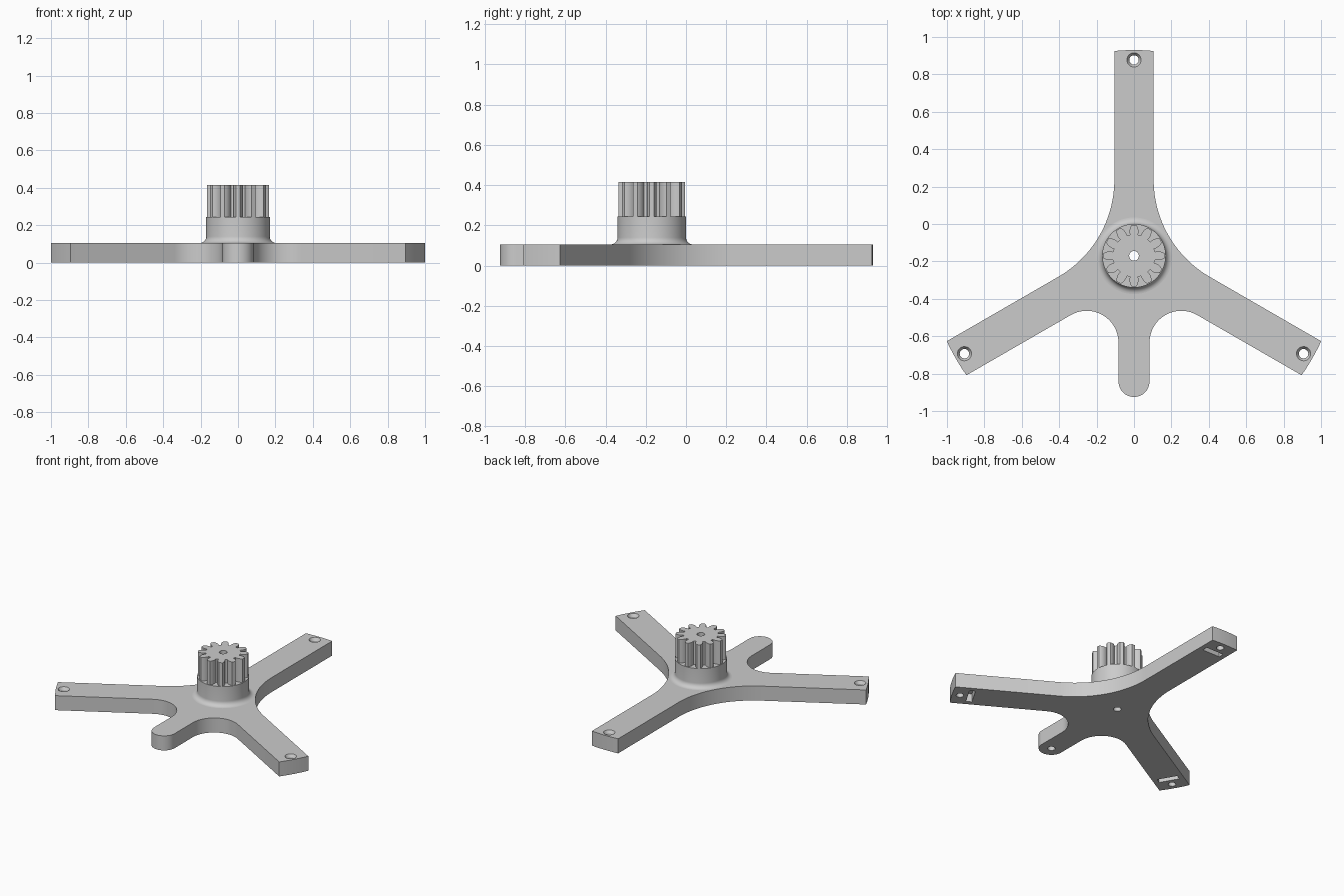
import bpy, bmesh
from math import sin, cos, radians, asin, degrees, pi
from mathutils import Matrix, Vector

if "Cube" in bpy.data.objects:
    bpy.data.objects.remove(bpy.data.objects["Cube"], do_unlink=True)

HUB = Vector((0, -0.17, 0))      # axis of the hub
BASE_H, HUB_TOP, GEAR_TOP = 0.105, 0.245, 0.415
BORE = 0.026
ARM_R, ARM_HALF, HOLE_D, SLOT_D = 1.1, 0.105, 1.047, 0.975

grey = bpy.data.materials.new("Plain grey")
grey.use_nodes = True
grey.diffuse_color = (0.6, 0.6, 0.6, 1)
grey.node_tree.nodes["Principled BSDF"].inputs["Base Color"].default_value = (0.6, 0.6, 0.6, 1)


def arc(cx, cy, r, a0, a1, n):
    steps = [radians(a0 + (a1 - a0) * i / n) for i in range(n + 1)]
    return [(cx + r * cos(a), cy + r * sin(a)) for a in steps]


def finish(name, bm):
    bmesh.ops.remove_doubles(bm, verts=bm.verts, dist=1e-5)
    bmesh.ops.recalc_face_normals(bm, faces=bm.faces)
    mesh = bpy.data.meshes.new(name)
    bm.to_mesh(mesh)
    bm.free()
    mesh.materials.append(grey)
    obj = bpy.data.objects.new(name, mesh)
    obj.location = HUB
    bpy.context.collection.objects.link(obj)
    return obj


def prism(name, outline, z0, z1):
    bm = bmesh.new()
    face = bm.faces.new([bm.verts.new((x, y, z0)) for x, y in outline])
    up = bmesh.ops.extrude_face_region(bm, geom=[face], use_keep_orig=True)
    verts = [v for v in up["geom"] if isinstance(v, bmesh.types.BMVert)]
    bmesh.ops.translate(bm, verts=verts, vec=(0, 0, z1 - z0))
    return finish(name, bm)


def lathe(name, profile, steps, offset=(0, 0)):
    bm = bmesh.new()
    verts = [bm.verts.new((r, 0, z)) for r, z in profile]
    edges = [bm.edges.new((a, b)) for a, b in zip(verts, verts[1:] + verts[:1])]
    bmesh.ops.spin(bm, geom=verts + edges, axis=(0, 0, 1), cent=(0, 0, 0),
                   angle=2 * pi, steps=steps, use_merge=True)
    bmesh.ops.translate(bm, verts=bm.verts, vec=(*offset, 0))
    return finish(name, bm)


def pin(r, z0, z1, offset=(0, 0)):
    return lathe("hole_cutter", [(0, z0), (r, z0), (r, z1), (0, z1)], 24, offset)


def cut(obj, cutters):
    bpy.context.view_layer.objects.active = obj
    for cutter in cutters:
        cutter.hide_render = True
        mod = obj.modifiers.new("cut", 'BOOLEAN')
        mod.operation, mod.solver, mod.object = 'DIFFERENCE', 'EXACT', cutter
        bpy.ops.object.modifier_apply(modifier=mod.name)
        bpy.data.objects.remove(cutter, do_unlink=True)


# Three-armed base with a short rounded stub: half outline, then mirrored
spread = degrees(asin(ARM_HALF / ARM_R))
blend = (ARM_HALF + 0.6) / sin(radians(60))
half = arc(0, -0.672, 0.083, -90, 0, 12)
half += arc(0.253, -0.464, 0.17, 180, 60, 20)
half += arc(0, 0, ARM_R, -30 - spread, -30 + spread, 6)
half += arc(blend * cos(radians(30)), blend * sin(radians(30)), 0.6, 240, 180, 24)
half += arc(0, 0, ARM_R, 90 - spread, 90, 3)
base = prism("base_arms", half + [(-x, y) for x, y in reversed(half[1:-1])], 0, BASE_H)

# Countersunk screw holes and underside slots in every arm, blind hole in the stub
cutters = [pin(BORE, -0.05, 0.2), pin(0.025, -0.05, 0.08, (0, -0.672))]
for angle in (90, 210, 330):
    c, s = cos(radians(angle)), sin(radians(angle))
    cutters.append(lathe("screw_cutter", [(0, -0.05), (0.025, -0.05), (0.025, 0.085),
                                          (0.048, 0.12), (0, 0.12)], 24,
                         (HOLE_D * c, HOLE_D * s)))
    bm = bmesh.new()
    bmesh.ops.create_cube(bm, size=1, matrix=Matrix.Rotation(radians(angle), 4, 'Z')
                          @ Matrix.Translation((SLOT_D, 0, 0))
                          @ Matrix.Diagonal((0.04, 0.14, 0.12, 1)))
    cutters.append(finish("slot_cutter", bm))
cut(base, cutters)

# Hub collar with a concave foot
foot = arc(0.205, BASE_H + 0.035, 0.035, 270, 180, 8)
hub = lathe("hub_collar", [(BORE, 0.09), (0.205, 0.09)] + foot
            + [(0.17, HUB_TOP), (BORE, HUB_TOP)], 64)

# Twelve-tooth gear: (radius, half width) steps up one flank of a tooth
flank = [(0.112, 0.021), (0.122, 0.0235), (0.136, 0.0235), (0.148, 0.021),
         (0.158, 0.0165), (0.165, 0.012)]
tooth = [(r, -w) for r, w in flank] + [(r, w) for r, w in reversed(flank)]
outline = []
for i in range(12):
    c, s = cos(i * pi / 6), sin(i * pi / 6)
    outline += [(x * c - y * s, x * s + y * c) for x, y in tooth]
gear = prism("gear", outline, HUB_TOP - 0.005, GEAR_TOP)
cut(gear, [pin(BORE, 0.2, 0.5)])

# Smooth the curved walls, keep the edges sharp
for obj in (base, hub, gear):
    bpy.ops.object.select_all(action='DESELECT')
    obj.select_set(True)
    bpy.context.view_layer.objects.active = obj
    bpy.ops.object.shade_smooth_by_angle(angle=radians(25))
